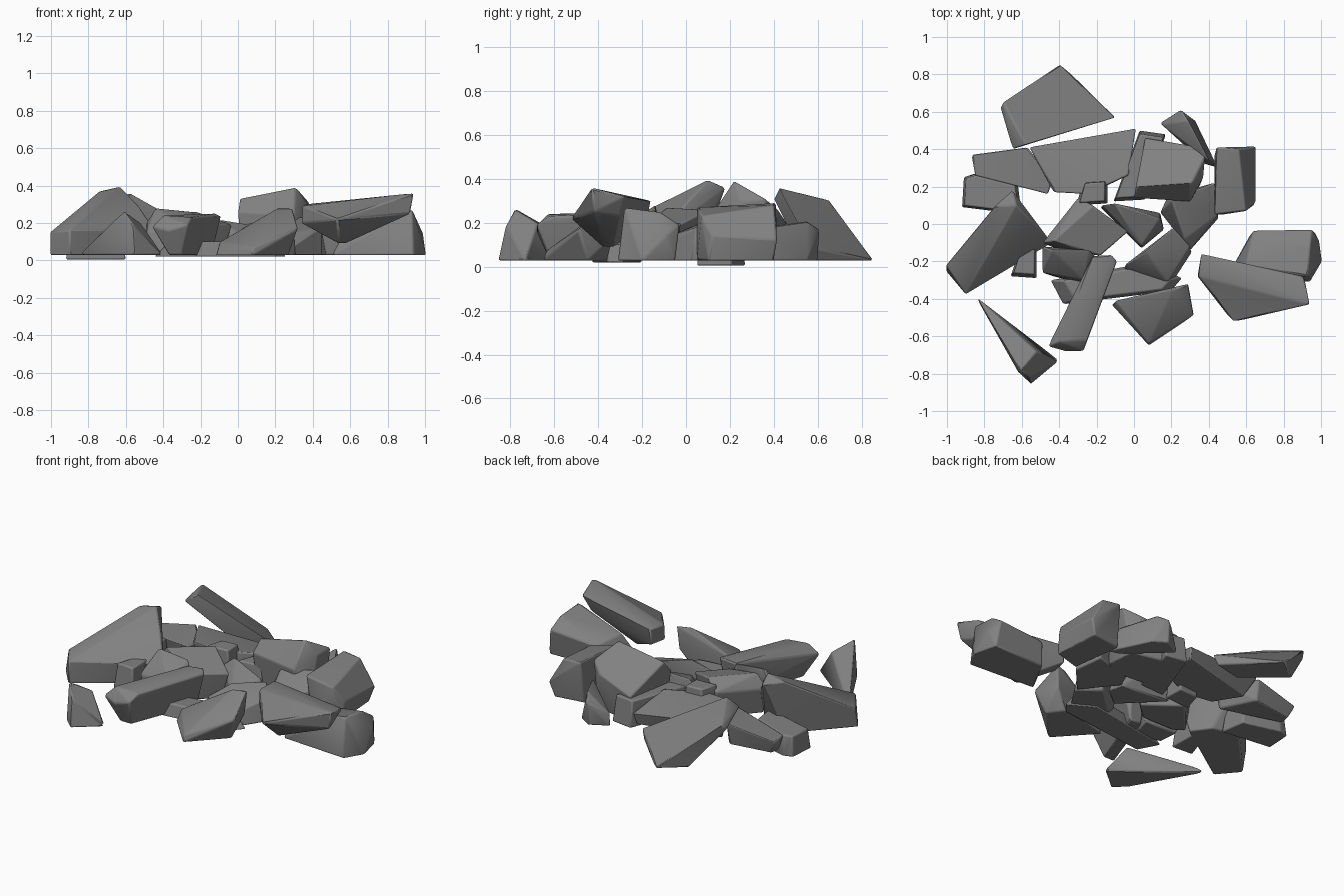
import bpy, bmesh

FLOOR = 0.028

# dark grey stone
stone = bpy.data.materials.new("dark_stone")
stone.diffuse_color = (0.22, 0.22, 0.22, 1)


def rock(name, base, top, z0=FLOOR, bevel=0.008):
    """Convex chipped stone: base outline (x, y) at z0, upper corners (x, y, z)."""
    bm = bmesh.new()
    for p in [(x, y, z0) for x, y in base] + list(top):
        bm.verts.new(p)
    hull = bmesh.ops.convex_hull(bm, input=bm.verts[:])
    spare = {v for v in hull["geom_interior"] + hull["geom_unused"]
             if isinstance(v, bmesh.types.BMVert)}
    bmesh.ops.delete(bm, geom=list(spare), context='VERTS')
    bmesh.ops.dissolve_limit(bm, angle_limit=0.06, verts=bm.verts[:], edges=bm.edges[:])
    bmesh.ops.recalc_face_normals(bm, faces=bm.faces[:])
    mesh = bpy.data.meshes.new(name)
    bm.to_mesh(mesh)
    bm.free()
    mesh.materials.append(stone)
    ob = bpy.data.objects.new(name, mesh)
    bpy.context.collection.objects.link(ob)
    mod = ob.modifiers.new("worn_edges", 'BEVEL')
    mod.width, mod.segments, mod.limit_method = bevel, 2, 'ANGLE'
    mod.angle_limit = 0.35
    bpy.context.view_layer.objects.active = ob
    ob.select_set(True)
    bpy.ops.object.shade_smooth_by_angle(angle=0.6)
    ob.select_set(False)


def block(name, outline, z1, z0=FLOOR, taper=0.8, tilt=(0, 0)):
    """Stone whose top is a shrunken, tilted copy of its base outline."""
    cx = sum(x for x, y in outline) / len(outline)
    cy = sum(y for x, y in outline) / len(outline)
    top = [(cx + (x - cx) * taper, cy + (y - cy) * taper,
            z1 + tilt[0] * (x - cx) + tilt[1] * (y - cy)) for x, y in outline]
    rock(name, outline, top, z0)


# outer ring of large stones
rock("back_left_slab", [(-0.39, 0.855), (-0.12, 0.58), (-0.3, 0.54), (-0.53, 0.74)],
     [(-0.65, 0.4, 0.31), (-0.58, 0.425, 0.36), (-0.7, 0.65, 0.305), (-0.715, 0.62, 0.27),
      (-0.1, 0.57, 0.09)])
rock("left_slab", [(-1.005, -0.25), (-0.9, -0.375), (-0.48, -0.09), (-0.56, 0.02), (-0.72, 0.06)],
     [(-1.005, -0.22, 0.15), (-0.9, -0.375, 0.16), (-0.74, 0.1, 0.37), (-0.65, 0.18, 0.36),
      (-0.63, 0.1, 0.395), (-0.53, 0.0, 0.29), (-0.44, -0.1, 0.16)])
rock("front_left_wedge", [(-0.84, -0.4), (-0.4, -0.73), (-0.55, -0.855), (-0.62, -0.79)],
     [(-0.61, -0.78, 0.265), (-0.52, -0.68, 0.2), (-0.56, -0.82, 0.19), (-0.83, -0.4, 0.05)])
rock("front_stone", [(-0.12, -0.43), (0.2, -0.36), (0.27, -0.45), (0.08, -0.65)],
     [(0.21, -0.35, 0.28), (0.29, -0.32, 0.28), (0.32, -0.49, 0.17), (0.08, -0.64, 0.07),
      (-0.1, -0.41, 0.1), (0.28, -0.33, 0.14)])
rock("right_block", [(0.5, -0.28), (0.62, -0.06), (0.97, -0.05), (1.005, -0.2), (0.94, -0.31)],
     [(0.59, -0.22, 0.19), (0.64, -0.035, 0.17), (0.95, -0.03, 0.19), (0.99, -0.09, 0.14),
      (0.93, -0.28, 0.27), (0.94, -0.12, 0.25)])
rock("leaning_right_stone", [(0.54, -0.38), (0.57, -0.33)],
     [(0.36, -0.16, 0.3), (0.91, -0.28, 0.32), (0.94, -0.43, 0.36), (0.345, -0.28, 0.29),
      (0.53, -0.525, 0.22), (0.92, -0.42, 0.25), (0.36, -0.18, 0.2), (0.34, -0.28, 0.2),
      (0.86, -0.3, 0.23)], z0=0.09)
rock("right_back_block", [(0.43, 0.37), (0.62, 0.4), (0.64, 0.1), (0.47, 0.05)],
     [(0.44, 0.41, 0.29), (0.56, 0.4, 0.28), (0.65, 0.415, 0.12), (0.65, 0.12, 0.14),
      (0.6, 0.07, 0.23), (0.43, 0.05, 0.27)])

# small stones on the rim
block("left_block", [(-0.92, 0.09), (-0.91, 0.25), (-0.85, 0.27), (-0.62, 0.21), (-0.6, 0.05)],
      0.14, z0=0.005, taper=0.9, tilt=(0.1, 0))
rock("back_left_bar", [(-0.84, 0.29), (-0.83, 0.35), (-0.57, 0.39), (-0.47, 0.18)],
     [(-0.87, 0.37, 0.13), (-0.85, 0.26, 0.13), (-0.57, 0.41, 0.18), (-0.43, 0.24, 0.18),
      (-0.46, 0.16, 0.17)], z0=0.05)
rock("back_sliver", [(0.14, 0.54), (0.25, 0.6), (0.33, 0.55), (0.45, 0.3), (0.38, 0.32)],
     [(0.15, 0.53, 0.1), (0.25, 0.61, 0.17), (0.29, 0.55, 0.21), (0.4, 0.34, 0.18)])
block("left_chip", [(-0.66, -0.28), (-0.52, -0.29), (-0.52, -0.1), (-0.6, -0.1)], 0.18)

# tall stones in the middle and rear
rock("back_slab", [(-0.5, 0.36), (0, 0.49), (-0.03, 0.26), (-0.22, 0.17), (-0.4, 0.2)],
     [(-0.56, 0.41, 0.18), (0.01, 0.51, 0.13), (-0.03, 0.26, 0.2), (-0.25, 0.16, 0.2),
      (-0.43, 0.17, 0.2)], z0=0.06)
rock("tall_block", [(0.02, 0.16), (0.06, 0.44), (0.34, 0.38), (0.35, 0.2), (0.28, 0.14)],
     [(0.0, 0.14, 0.26), (0.01, 0.2, 0.33), (0.06, 0.46, 0.2), (0.3, 0.42, 0.26),
      (0.31, 0.22, 0.39), (0.38, 0.36, 0.31), (0.37, 0.25, 0.3), (0.3, 0.12, 0.24)])
block("thin_slab", [(0.03, 0.5), (0.17, 0.48), (0.06, 0.13), (-0.11, 0.12)], 0.19, taper=0.9)
rock("right_centre_stone", [(0.43, 0.22), (0.45, 0.03), (0.3, -0.14), (0.14, 0.06), (0.18, 0.15)],
     [(0.43, 0.22, 0.24), (0.45, 0.05, 0.18), (0.3, -0.14, 0.08), (0.2, 0.13, 0.22),
      (0.27, -0.08, 0.14)])
rock("front_bar", [(-0.22, -0.2), (-0.14, -0.2), (-0.3, -0.62), (-0.37, -0.62)],
     [(-0.22, -0.17, 0.24), (-0.12, -0.165, 0.25), (-0.09, -0.2, 0.235), (-0.25, -0.62, 0.23),
      (-0.4, -0.63, 0.24), (-0.46, -0.655, 0.18), (-0.27, -0.68, 0.19), (-0.37, -0.68, 0.16)])

# filler stones in the core
rock("core_left", [(-0.44, -0.16), (-0.22, -0.16), (-0.27, -0.32), (-0.43, -0.28)],
     [(-0.49, -0.12, 0.2), (-0.44, -0.14, 0.28), (-0.24, -0.14, 0.26), (-0.2, -0.18, 0.2),
      (-0.27, -0.3, 0.18), (-0.49, -0.26, 0.15)])
rock("core_middle", [(-0.46, -0.1), (-0.28, 0.11), (-0.08, -0.04), (-0.18, -0.14), (-0.4, -0.14)],
     [(-0.3, 0.14, 0.2), (-0.22, 0.1, 0.26), (-0.03, -0.04, 0.19), (-0.43, -0.09, 0.27),
      (-0.49, -0.1, 0.18), (-0.18, -0.17, 0.2)])
rock("core_shard", [(-0.18, 0.09), (0.14, 0.06), (0.16, -0.03), (0.04, -0.13)],
     [(-0.1, 0.11, 0.22), (0.14, 0.03, 0.18), (0.04, -0.12, 0.12), (-0.17, 0.1, 0.16)])
block("core_chip", [(-0.31, 0.1), (-0.27, 0.23), (-0.14, 0.24), (-0.14, 0.11)], 0.24)
rock("core_right", [(-0.06, -0.28), (0.18, -0.05), (0.31, -0.15), (0.2, -0.32), (0, -0.29)],
     [(0.21, -0.02, 0.2), (0.3, -0.12, 0.16), (0.06, -0.15, 0.2), (-0.05, -0.22, 0.12),
      (0.18, -0.31, 0.1)])
block("low_slab", [(-0.45, -0.3), (-0.38, -0.43), (0.2, -0.36), (0.26, -0.29), (0.1, -0.2)],
      0.1, z0=0.02)
